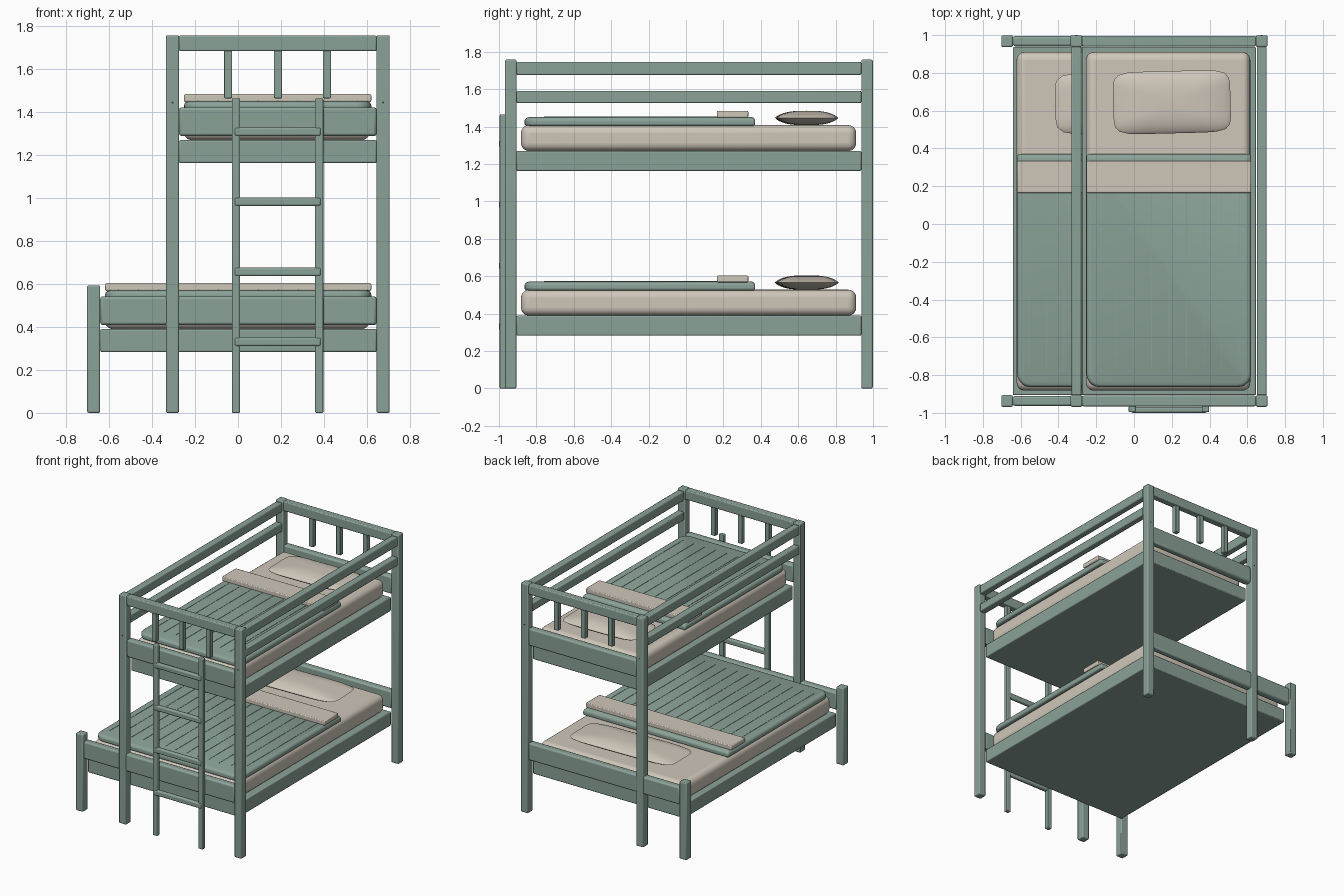
import bpy, bmesh, math
from mathutils import Matrix

if "Cube" in bpy.data.objects:
    bpy.data.objects.remove(bpy.data.objects["Cube"], do_unlink=True)


def material(name, color):
    mat = bpy.data.materials.new(name)
    mat.use_nodes = True
    mat.diffuse_color = (*color, 1)
    mat.node_tree.nodes["Principled BSDF"].inputs["Base Color"].default_value = (*color, 1)
    return mat


GREEN = material("sage green", (0.26, 0.365, 0.315))
CREAM = material("cream linen", (0.62, 0.565, 0.485))
DARK = material("dark screw", (0.05, 0.06, 0.055))


def finish(name, bm, mat, bevel=0.0, segments=2):
    bmesh.ops.recalc_face_normals(bm, faces=bm.faces)
    mesh = bpy.data.meshes.new(name)
    bm.to_mesh(mesh)
    bm.free()
    mesh.materials.append(mat)
    obj = bpy.data.objects.new(name, mesh)
    bpy.context.collection.objects.link(obj)
    if bevel:
        mod = obj.modifiers.new("rounded edges", "BEVEL")
        mod.width, mod.segments = bevel, segments
        mod.limit_method = "ANGLE"
    bpy.ops.object.select_all(action="DESELECT")
    obj.select_set(True)
    bpy.context.view_layer.objects.active = obj
    bpy.ops.object.shade_smooth_by_angle(angle=math.radians(35))
    return obj


def block(x, y, z):
    """Box mesh from three (low, high) spans."""
    bm = bmesh.new()
    spans = (x, y, z)
    size = Matrix.Diagonal([b - a for a, b in spans] + [1])
    place = Matrix.Translation([(a + b) / 2 for a, b in spans])
    bmesh.ops.create_cube(bm, size=1, matrix=place @ size)
    return bm


def box(name, x, y, z, mat=GREEN, bevel=0.007, segments=2):
    return finish(name, block(x, y, z), mat, bevel, segments)


def around(c, width):
    return (c - width / 2, c + width / 2)


# Layout shared by both beds
FRONT, BACK = -0.937, 0.968
LEFT, MID, RIGHT = 0.676, -0.305, -0.672
POST = 0.061
INNER_Y = (FRONT + POST / 2, BACK - POST / 2)
ENDS = {"front": FRONT, "back": BACK}


def inner_x(low):
    return (low + POST / 2, LEFT - POST / 2)


def duvet(name, x, y, z):
    """Padded cover with round corners and a gently puffed top."""
    bm = block(x, y, z)
    upright = [e for e in bm.edges if abs(e.verts[0].co.z - e.verts[1].co.z) > 0.01]
    foot = [e for e in upright if e.verts[0].co.y < 0]
    bmesh.ops.bevel(bm, geom=foot, offset=0.07, segments=5, affect="EDGES", profile=0.5)
    top = max(bm.faces, key=lambda f: f.calc_center_median().z)
    inset = bmesh.ops.inset_region(bm, faces=[top], thickness=0.025)
    for v in top.verts:
        v.co.z += 0.009
    for side in inset["faces"]:
        side.smooth = True
    return finish(name, bm, GREEN, 0.012, 3)


def pillow(name, cx, cy, z, width, depth):
    """Lens-shaped cushion on a rounded rectangle."""
    bm = bmesh.new()
    bmesh.ops.create_uvsphere(bm, u_segments=48, v_segments=20, radius=1)
    for v in bm.verts:
        r = math.hypot(v.co.x, v.co.y)
        a = math.atan2(v.co.y, v.co.x)
        c, s = math.cos(a), math.sin(a)
        stretch = (abs(c) ** 7 + abs(s) ** 7) ** (-1 / 7)
        height = math.copysign(max(0, 1 - r ** 3) ** 0.8, v.co.z)
        v.co = (c * r * stretch * width / 2, s * r * stretch * depth / 2,
                height * (z[1] - z[0]) / 2)
    place = Matrix.Translation((cx, cy, sum(z) / 2)) @ Matrix.Rotation(0.025, 4, "Z")
    bmesh.ops.transform(bm, matrix=place, verts=bm.verts)
    return finish(name, bm, CREAM)


def bed(label, low, base):
    """Bed base, end boards and bedding; base is the underside height."""
    x0, x1 = inner_x(low)
    mid, wide = (x0 + x1) / 2, x1 - x0

    def up(a, b):
        return (base + a, base + b)

    box(label + "_bed_base", (x0, x1), INNER_Y, up(0, 0.107))
    for end, y in ENDS.items():
        box(f"{label}_{end}_end_board", (x0, x1), around(y, 0.054), up(0.126, 0.26), bevel=0.012)
    box(label + "_mattress", (x0 + 0.02, x1 - 0.03), (-0.882, 0.91), up(0.107, 0.245),
        CREAM, 0.042, 5)
    dx = (x0 + 0.023, x1 - 0.025)
    duvet(label + "_duvet", dx, (-0.863, 0.37), up(0.241, 0.28))
    # Quilting seams
    count = round(wide / 0.093) - 1
    for i in range(count):
        x = mid + (i - (count - 1) / 2) * 0.093
        box(f"{label}_duvet_seam_{i + 1}", around(x, 0.004), (-0.76, 0.17),
            up(0.28, 0.291), bevel=0)
    box(label + "_folded_sheet", dx, (0.165, 0.333), up(0.285, 0.321), CREAM, 0.006)
    pillow(label + "_pillow", mid + 0.015, 0.645, up(0.245, 0.322), wide * 0.675, 0.33)


bed("lower", RIGHT, 0.283)
bed("upper", MID, 1.163)

# Posts, top beams and slats at both ends
for end, y in ENDS.items():
    for side, x, top in (("left", LEFT, 1.758), ("middle", MID, 1.758), ("right", RIGHT, 0.593)):
        box(f"{end}_{side}_post", around(x, POST), around(y, POST), (0, top))
    box(end + "_top_beam", inner_x(MID), around(y, 0.056), (1.684, 1.757))
    for i, x in enumerate((-0.046, 0.186, 0.414)):
        box(f"{end}_slat_{i + 1}", around(x, 0.037), around(y, 0.036), (1.465, 1.69), bevel=0.004)
    # Screw heads on the outer post faces
    out = -1 if y < 0 else 1
    for side, x in (("left", LEFT), ("middle", MID)):
        bm = bmesh.new()
        place = Matrix.Translation((x, y + out * POST / 2, 1.445)) @ Matrix.Rotation(math.pi / 2, 4, "X")
        bmesh.ops.create_cone(bm, cap_ends=True, segments=12, radius1=0.005, radius2=0.005,
                              depth=0.003, matrix=place)
        finish(f"{end}_{side}_screw", bm, DARK)

# Guard rails along the upper bed
for side, x in (("left", LEFT), ("right", MID)):
    box(side + "_upper_guard_rail", around(x, 0.052), INNER_Y, (1.676, 1.746))
    box(side + "_lower_guard_rail", around(x, 0.052), INNER_Y, (1.526, 1.591))

# Ladder
for side, x in (("left", 0.378), ("right", -0.009)):
    box(f"ladder_{side}_rail", around(x, 0.038), (-0.996, -0.964), (0, 1.465), bevel=0.005)
for i in range(4):
    box(f"ladder_rung_{i + 1}", (-0.016, 0.386), (-1.0, -0.968),
        around(0.331 + i * 0.326, 0.041), bevel=0.009)
